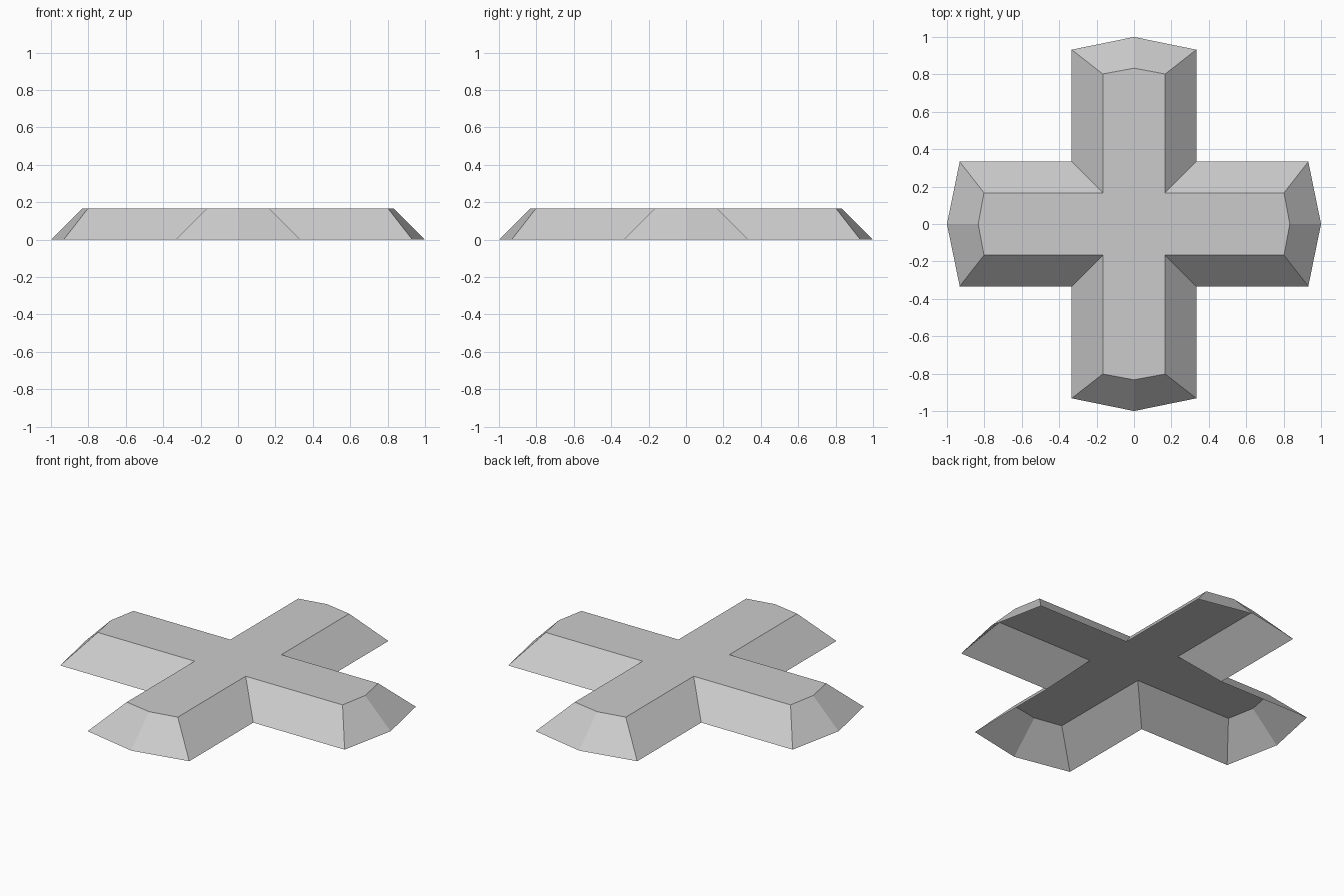
import bpy
import bmesh
from math import pi
from mathutils import Matrix, Vector

cube = bpy.data.objects.get("Cube")
if cube:
    bpy.data.objects.remove(cube, do_unlink=True)

HEIGHT = 0.167

# One plain grey for the whole shell
grey = bpy.data.materials.new("plain grey")
grey.use_nodes = True
colour = (0.6, 0.6, 0.6, 1)
grey.diffuse_color = colour
grey.node_tree.nodes["Principled BSDF"].inputs["Base Color"].default_value = colour


def cross_ring(bm, half_width, shoulder, tip, z):
    """Cross outline with pointed arm ends, one arm turned four times."""
    arm = [(half_width, -half_width), (shoulder, -half_width),
           (tip, 0), (shoulder, half_width)]
    return [bm.verts.new(Matrix.Rotation(turn * pi / 2, 3, "Z") @ Vector((x, y, z)))
            for turn in range(4) for x, y in arm]


# Sloped sides and flat top, open underneath
bm = bmesh.new()
base = cross_ring(bm, 0.333, 0.932, 1.0, 0)
top = cross_ring(bm, 0.167, 0.802, 0.833, HEIGHT)
count = len(base)
for i in range(count):
    j = (i + 1) % count
    bm.faces.new((base[i], base[j], top[j], top[i]))
bm.faces.new(top)
bm.normal_update()

mesh = bpy.data.meshes.new("cross_roof")
bm.to_mesh(mesh)
bm.free()
mesh.materials.append(grey)
bpy.context.collection.objects.link(bpy.data.objects.new("cross_roof", mesh))
